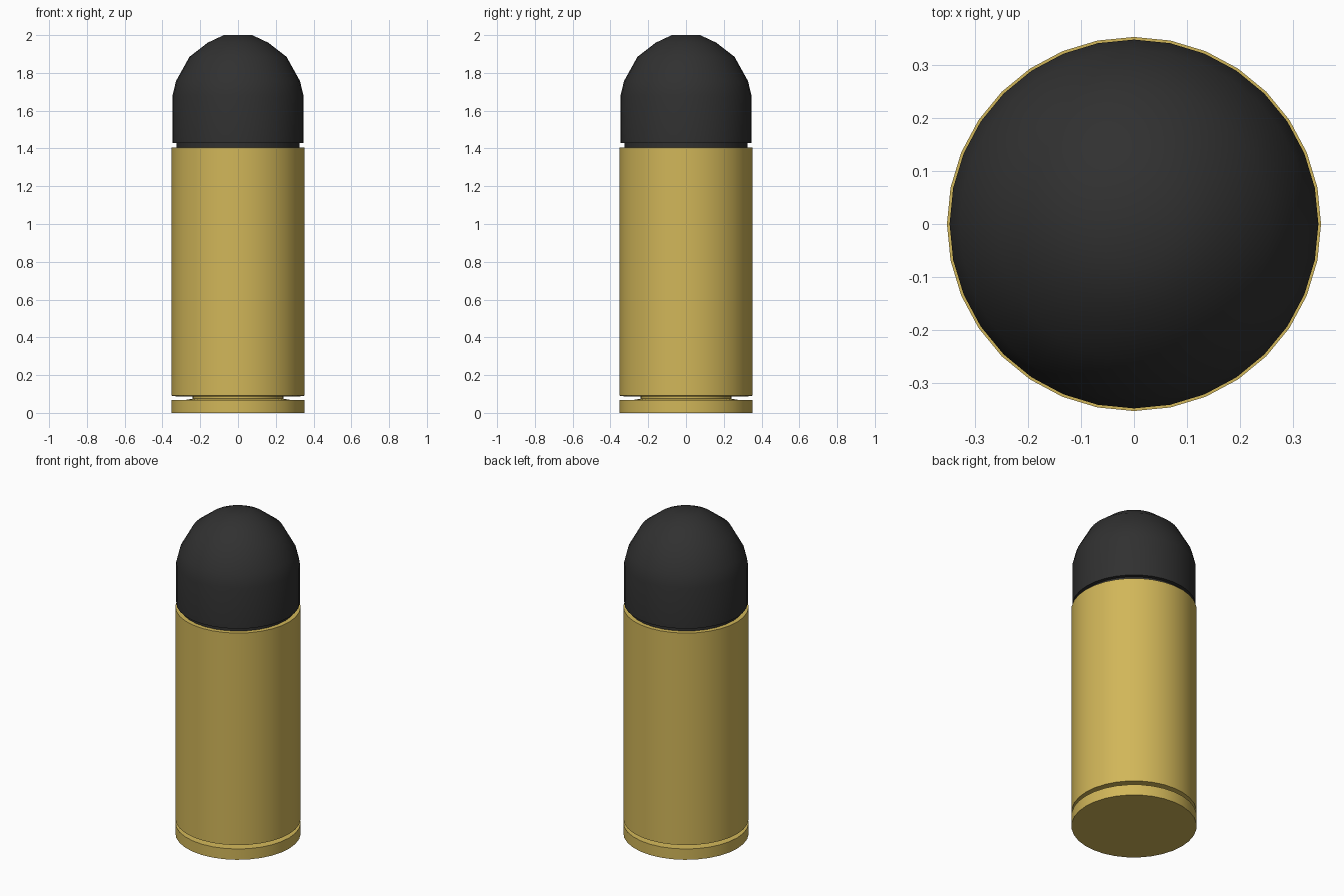
import bpy, bmesh, math

if "Cube" in bpy.data.objects:
    bpy.data.objects.remove(bpy.data.objects["Cube"])

SIDES = 32


def material(name, color):
    m = bpy.data.materials.new(name)
    m.diffuse_color = color
    m.use_nodes = True
    m.node_tree.nodes["Principled BSDF"].inputs["Base Color"].default_value = m.diffuse_color
    return m


def lathe(name, profile, mat):
    """Spin an (r, z) profile listed bottom to top, with flat caps."""
    bm = bmesh.new()
    rings = []
    for r, z in profile:
        rings.append([bm.verts.new((r * math.cos(2 * math.pi * i / SIDES),
                                    r * math.sin(2 * math.pi * i / SIDES), z))
                      for i in range(SIDES)])
    for a, b in zip(rings, rings[1:]):
        for i in range(SIDES):
            j = (i + 1) % SIDES
            bm.faces.new((a[i], a[j], b[j], b[i]))
    bm.faces.new(rings[0][::-1])
    bm.faces.new(rings[-1])
    mesh = bpy.data.meshes.new(name)
    bm.to_mesh(mesh)
    bm.free()
    obj = bpy.data.objects.new(name, mesh)
    bpy.context.collection.objects.link(obj)
    mesh.materials.append(mat)
    bpy.ops.object.select_all(action='DESELECT')
    obj.select_set(True)
    bpy.context.view_layer.objects.active = obj
    bpy.ops.object.shade_smooth_by_angle(angle=math.radians(35))
    return obj


brass = material("brass", (0.64, 0.47, 0.10, 1))
dark = material("dark_metal", (0.03, 0.03, 0.03, 1))

# Case: base rim, extractor groove, straight wall
lathe("case", [(0.352, 0), (0.352, 0.067), (0.275, 0.069), (0.24, 0.075),
               (0.24, 0.088), (0.33, 0.088), (0.352, 0.091), (0.352, 1.405)], brass)

# Tip: crimp neck, straight shoulder, faceted-outline dome with flat top
lathe("tip", [(0.325, 1.39), (0.325, 1.43), (0.347, 1.43), (0.347, 1.68),
              (0.328, 1.757), (0.257, 1.885), (0.16, 1.96), (0.075, 2.0)], dark)
